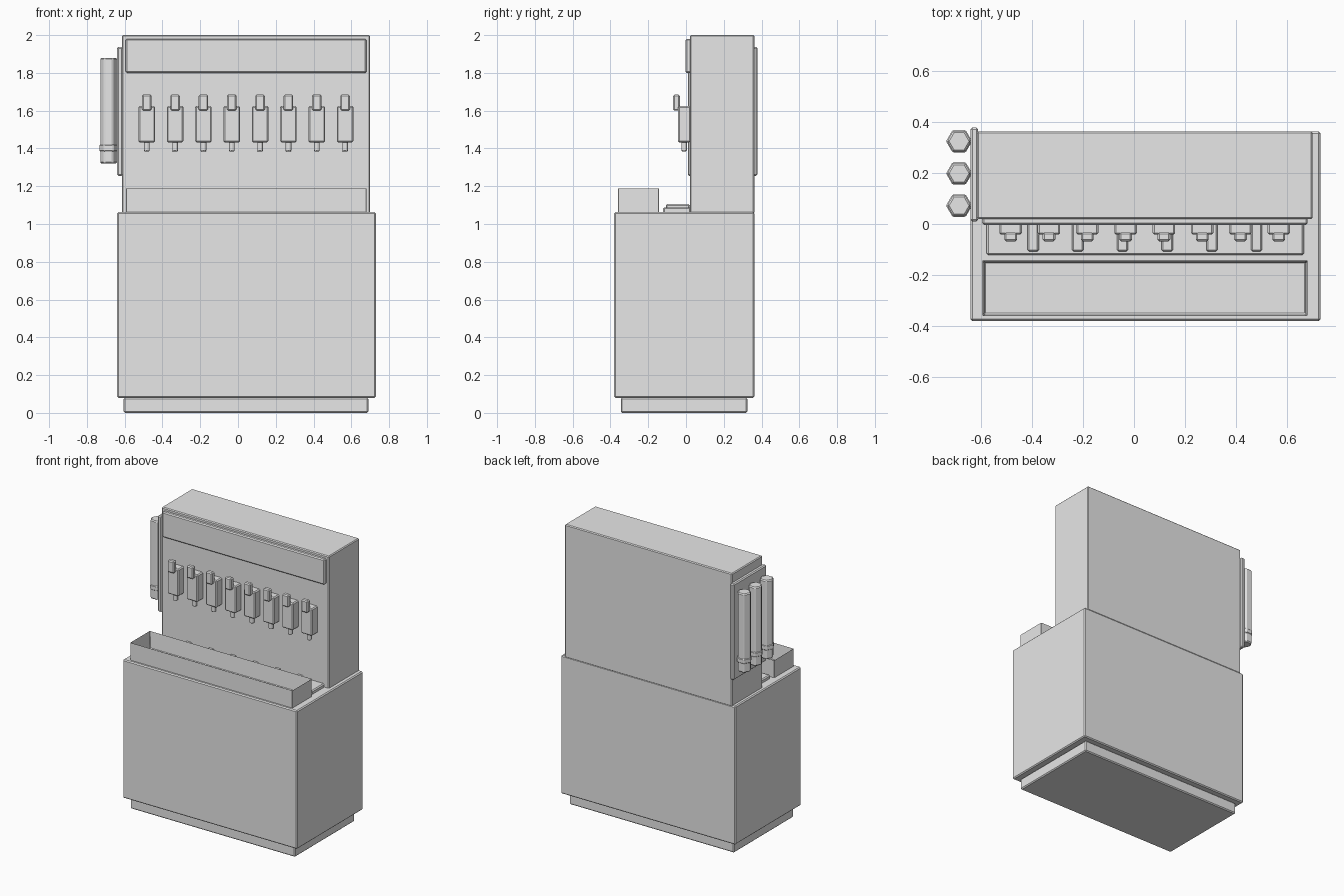
import bpy
import bmesh

old = bpy.data.objects.get("Cube")
if old:
    bpy.data.objects.remove(old, do_unlink=True)

grey = bpy.data.materials.new("plain_grey")
grey.use_nodes = True
grey.diffuse_color = (0.8, 0.8, 0.8, 1)
grey.node_tree.nodes["Principled BSDF"].inputs["Base Color"].default_value = (0.8, 0.8, 0.8, 1)


def finish(name, bm, bevel):
    mesh = bpy.data.meshes.new(name)
    bm.to_mesh(mesh)
    bm.free()
    mesh.materials.append(grey)
    obj = bpy.data.objects.new(name, mesh)
    bpy.context.collection.objects.link(obj)
    if bevel:
        mod = obj.modifiers.new("edge_bevel", "BEVEL")
        mod.width = bevel
        mod.segments = 1
        mod.limit_method = "ANGLE"
    return obj


def box_mesh(x, y, z):
    """Box from (min, max) ranges along each axis."""
    bm = bmesh.new()
    bmesh.ops.create_cube(bm, size=1)
    for v in bm.verts:
        v.co = [r[0] if c < 0 else r[1] for c, r in zip(v.co, (x, y, z))]
    return bm


def box(name, x, y, z, bevel=0.007):
    return finish(name, box_mesh(x, y, z), bevel)


def hex_tube(name, x, y, z, radius, bevel=0.007):
    """Six-sided upright tube with corners pointing along x."""
    bm = bmesh.new()
    bmesh.ops.create_cone(bm, cap_ends=True, segments=6, radius1=radius,
                          radius2=radius, depth=z[1] - z[0])
    # corner alignment: the first corner of a cone lies on y
    for v in bm.verts:
        v.co = (x + v.co.y, y - v.co.x, v.co.z + (z[0] + z[1]) / 2)
    return finish(name, bm, bevel)


# Cabinet and tower
box("plinth", (-0.605, 0.69), (-0.345, 0.325), (0, 0.08))
box("cabinet", (-0.64, 0.73), (-0.38, 0.362), (0.08, 1.063))
box("tower", (-0.615, 0.70), (0.02, 0.362), (1.055, 2.0), 0.006)
box("header_panel", (-0.595, 0.68), (-0.003, 0.03), (1.80, 1.98))

# Open bin along the front of the counter
bm = box_mesh((-0.594, 0.68), (-0.36, -0.142), (1.055, 1.19))
top = max(bm.faces, key=lambda f: f.calc_center_median().z)
bmesh.ops.inset_region(bm, faces=[top], thickness=0.012)
for v in top.verts:
    v.co.z = 1.07
bmesh.ops.recalc_face_normals(bm, faces=bm.faces)
finish("front_bin", bm, 0.003)

# Drip tray with raised ribs
box("drip_tray", (-0.577, 0.665), (-0.122, 0.025), (1.055, 1.088))
for i in range(6):
    x = -0.395 + 0.175 * i
    box(f"tray_rib_{i + 1}", (x - 0.022, x + 0.022), (-0.107, 0.02), (1.08, 1.105), 0.006)

# Row of dispensing taps
for i in range(8):
    x = -0.483 + 0.15 * i
    box(f"tap_body_{i + 1}", (x - 0.044, x + 0.044), (-0.042, 0.025), (1.432, 1.625))
    box(f"tap_lever_{i + 1}", (x - 0.025, x + 0.025), (-0.068, -0.033), (1.60, 1.685))
    hex_tube(f"tap_nozzle_{i + 1}", x, -0.01, (1.385, 1.445), 0.017, 0.004)

# Side rack holding cup tubes
box("rack_plate", (-0.64, -0.61), (0.01, 0.378), (1.255, 1.937))
for i in range(3):
    y = 0.072 + 0.126 * i
    hex_tube(f"cup_tube_{i + 1}", -0.685, y, (1.32, 1.88), 0.047)
    hex_tube(f"tube_collar_{i + 1}", -0.685, y, (1.385, 1.42), 0.051, 0.005)
